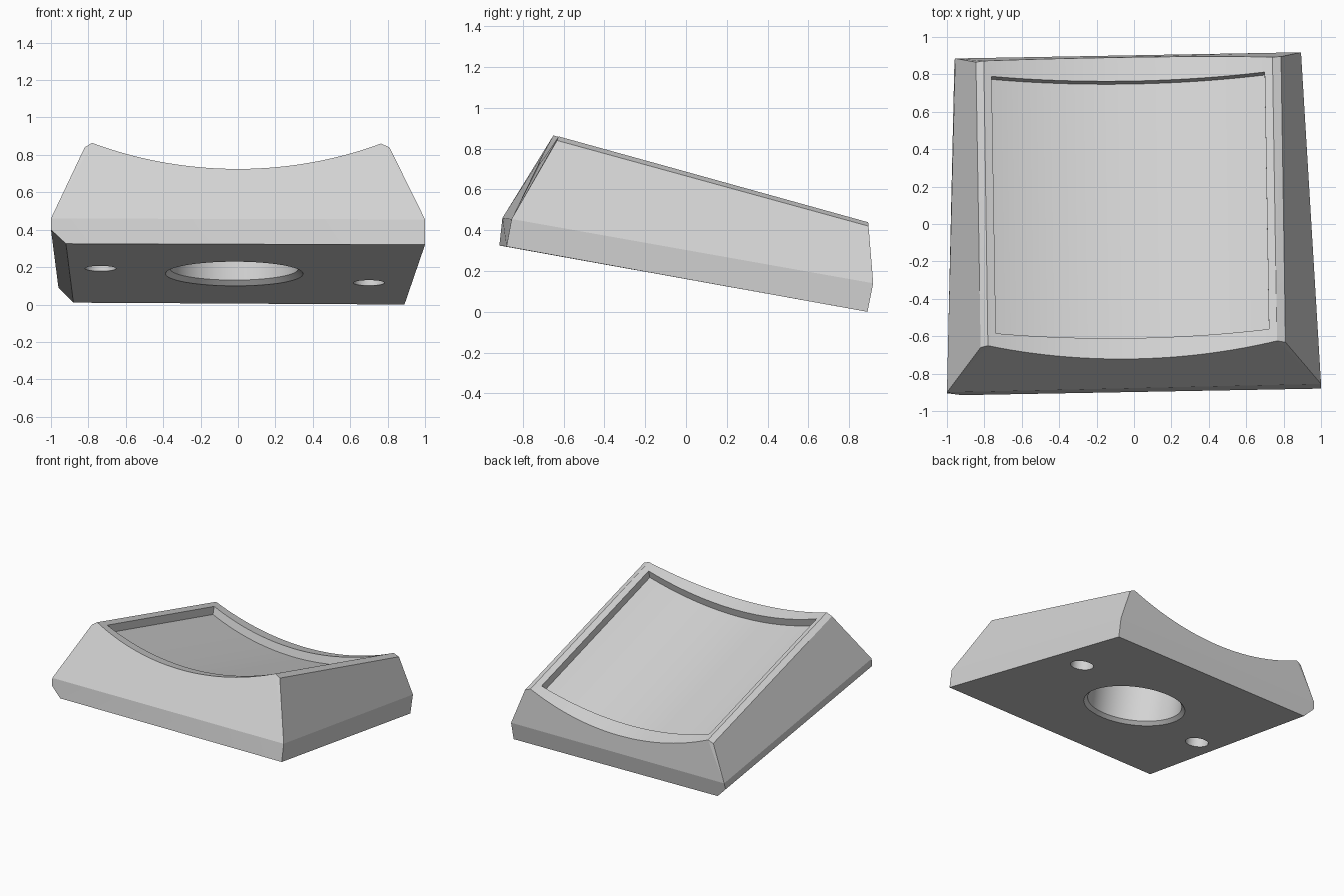
import bpy, bmesh, math
from mathutils import Matrix, Vector

old = bpy.data.objects.get("Cube")
if old:
    bpy.data.objects.remove(old, do_unlink=True)

# One plain grey for the whole part
COLOUR = (0.66, 0.66, 0.66, 1)
grey = bpy.data.materials.new("light_grey")
grey.use_nodes = True
grey.diffuse_color = COLOUR
grey.node_tree.nodes["Principled BSDF"].inputs["Base Color"].default_value = COLOUR


def make_object(name, bm, matrix=None):
    if matrix:
        bm.transform(matrix)
    bmesh.ops.recalc_face_normals(bm, faces=bm.faces)
    mesh = bpy.data.meshes.new(name)
    bm.to_mesh(mesh)
    bm.free()
    mesh.materials.append(grey)
    obj = bpy.data.objects.new(name, mesh)
    bpy.context.collection.objects.link(obj)
    return obj


def frame(origin, x_hint, y_hint):
    """Matrix of a tilted local frame: y kept, x made square to it."""
    y = y_hint.normalized()
    z = x_hint.cross(y).normalized()
    x = y.cross(z)
    m = Matrix((x, y, z)).transposed().to_4x4()
    m.translation = origin
    return m


# Block: front and back corners, each from the bottom edge to the top ridge
front_left = [(-.92, -.915, .325), (-1, -.905, .40), (-1, -.90, .46),
              (-.82, -.66, .84), (-.78, -.65, .865)]
back_left = [(-.88, .86, .01), (-.96, .875, .09), (-.955, .885, .14),
             (-.845, .865, .42), (-.803, .872, .44)]
front_right = [(1, -.88, .32), (1, -.855, .455), (.81, -.632, .84), (.765, -.625, .86)]
back_right = [(.89, .89, 0), (.893, .918, .14), (.786, .895, .42), (.738, .893, .44)]

bm = bmesh.new()
for p in front_left + back_left + front_right + back_right:
    bm.verts.new(p)
bmesh.ops.convex_hull(bm, input=bm.verts)
bmesh.ops.dissolve_limit(bm, angle_limit=math.radians(2.5),
                         verts=bm.verts, edges=bm.edges)
block = make_object("curved_top_block", bm)

# Local frame of the sloping top
fl, bl, fr, br = (Vector(c[-1]) for c in (front_left, back_left, front_right, back_right))
top = frame((fl + bl + fr + br) / 4, fr + br - fl - bl, bl + br - fl - fr)

SAG, HALF = .155, .773
RADIUS = (HALF ** 2 + SAG ** 2) / (2 * SAG)


def trough(name, half_width, y0, y1, drop):
    """Cutter with a hollow arc underside, running along the slope."""
    steps = 48
    bm = bmesh.new()
    outline = [(half_width, 1), (-half_width, 1)]
    for i in range(steps + 1):
        x = half_width * (2 * i / steps - 1)
        outline.append((x, RADIUS - SAG - drop - math.sqrt(RADIUS ** 2 - x ** 2)))
    face = bm.faces.new([bm.verts.new((x, y0, z)) for x, z in outline])
    ext = bmesh.ops.extrude_face_region(bm, geom=[face])
    moved = [v for v in ext["geom"] if isinstance(v, bmesh.types.BMVert)]
    bmesh.ops.translate(bm, verts=moved, vec=(0, y1 - y0, 0))
    return make_object(name, bm, top)


def hole(name, x, y, profile, tilt=0):
    """Round cutter from (radius, depth) rings, square to the underside."""
    n = 64
    bm = bmesh.new()
    rings = []
    for k, (r, z) in enumerate(profile):
        lean = tilt if k == len(profile) - 1 else 0
        ring = []
        for i in range(n):
            a = math.tau * i / n
            ring.append(bm.verts.new((r * math.cos(a), r * math.sin(a),
                                      z + lean * r * math.sin(a))))
        rings.append(ring)
    for a, b in zip(rings, rings[1:]):
        for i in range(n):
            j = (i + 1) % n
            bm.faces.new((a[i], a[j], b[j], b[i]))
    bm.faces.new(rings[0])
    bm.faces.new(rings[-1])
    slope = -.177
    m = frame(Vector((x, y, .164 + slope * y)), Vector((1, 0, 0)), Vector((0, 1, slope)))
    return make_object(name, bm, m)


cutters = [
    trough("top_hollow", HALF + .1, -1.4, 1.4, 0),
    trough("recess", .73, -.717, .709, .06),
    hole("centre_hole", -.02, -.02,
         [(.385, -.02), (.365, 0), (.342, .023), (.342, .26)], -.10),
    hole("left_pin_hole", .70, .25, [(.083, -.05), (.083, .15)]),
    hole("right_pin_hole", -.735, -.17, [(.083, -.05), (.083, .15)]),
]

# Cut the hollow, the recess and the holes
bpy.ops.object.select_all(action='DESELECT')
bpy.context.view_layer.objects.active = block
block.select_set(True)
for cutter in cutters:
    mod = block.modifiers.new(cutter.name, 'BOOLEAN')
    mod.operation = 'DIFFERENCE'
    mod.solver = 'EXACT'
    mod.object = cutter
    bpy.ops.object.modifier_apply(modifier=mod.name)
    bpy.data.objects.remove(cutter, do_unlink=True)

bpy.ops.object.shade_smooth_by_angle(angle=math.radians(10))
